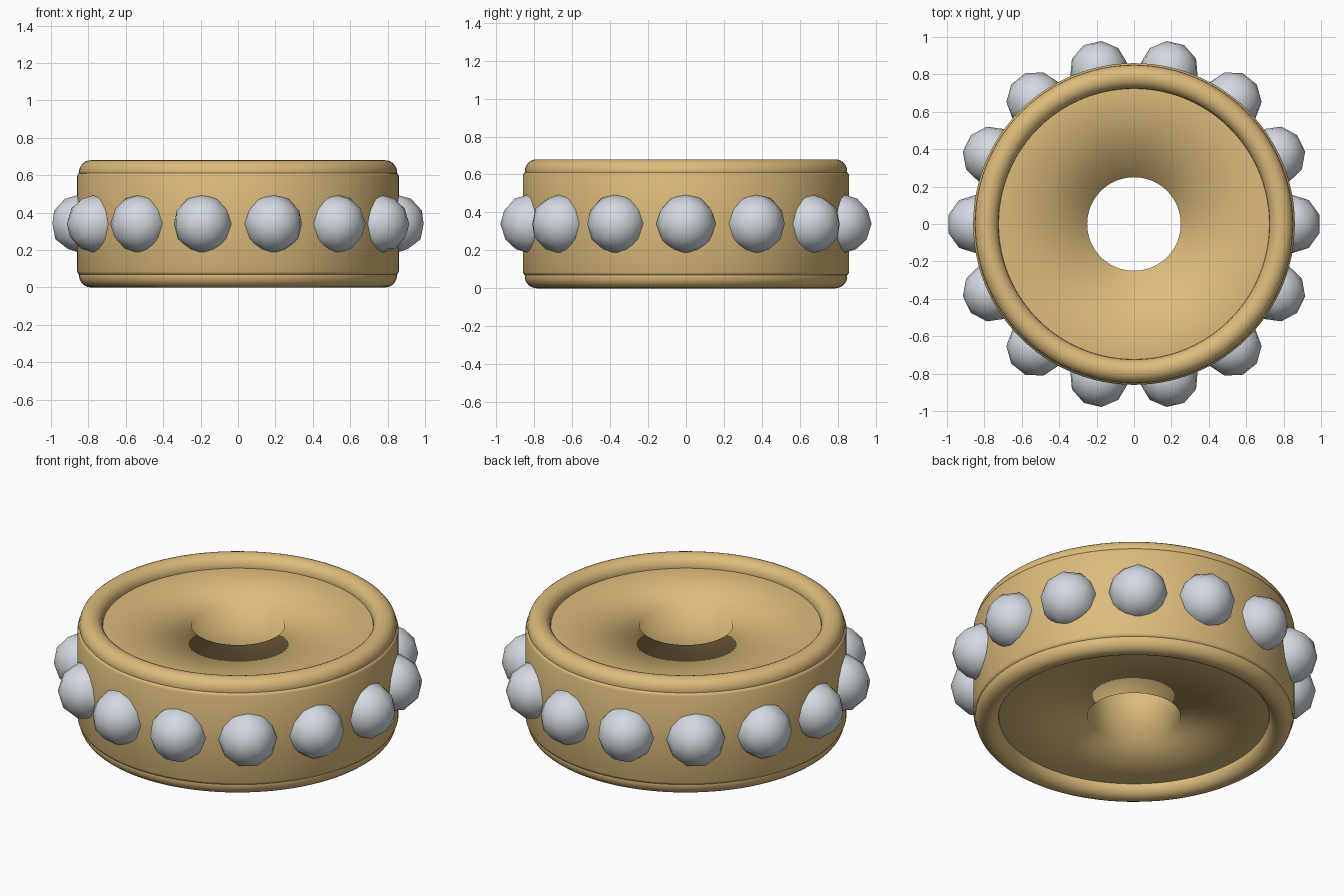
import bpy
import bmesh
from math import cos, sin, tau

cube = bpy.data.objects.get("Cube")
if cube:
    bpy.data.objects.remove(cube, do_unlink=True)

MID = 0.34          # half of the total height
BALLS = 14


def material(name, rgb):
    mat = bpy.data.materials.new(name)
    mat.use_nodes = True
    mat.diffuse_color = (*rgb, 1)
    mat.node_tree.nodes["Principled BSDF"].inputs["Base Color"].default_value = (*rgb, 1)
    return mat


def finish(obj, name, mat):
    obj.name = name
    obj.data.materials.append(mat)
    for poly in obj.data.polygons:
        poly.use_smooth = True
    return obj


def lathe(name, profile, mat, segments=96):
    """Sweep a closed (radius, height) profile around z."""
    bm = bmesh.new()
    rings = [[bm.verts.new((r * cos(tau * s / segments), r * sin(tau * s / segments), z))
              for r, z in profile] for s in range(segments)]
    count = len(profile)
    for s, ring in enumerate(rings):
        after = rings[(s + 1) % segments]
        for i in range(count):
            j = (i + 1) % count
            bm.faces.new((ring[i], after[i], after[j], ring[j]))
    bmesh.ops.recalc_face_normals(bm, faces=bm.faces)
    mesh = bpy.data.meshes.new(name)
    bm.to_mesh(mesh)
    bm.free()
    obj = bpy.data.objects.new(name, mesh)
    bpy.context.collection.objects.link(obj)
    return finish(obj, name, mat)


gold = material("warm gold", (0.72, 0.5, 0.2))
silver = material("pale silver", (0.65, 0.7, 0.75))

# Ring body with a softened outer edge and a straight centre hole
half = 0.275
upper = [(0.25, half), (0.84, half), (0.854, half - 0.006), (0.86, half - 0.02)]
profile = [(r, MID + z) for r, z in upper] + [(r, MID - z) for r, z in reversed(upper)]
lathe("ring_body", profile, gold)

# Rounded rims on the top and bottom
for name, side in (("top_rim", 1), ("bottom_rim", -1)):
    bpy.ops.mesh.primitive_torus_add(
        major_radius=0.787, minor_radius=0.063, major_segments=96, minor_segments=24,
        location=(0, 0, MID + side * 0.277))
    finish(bpy.context.object, name, gold)

# Low-poly balls set around the side
for i in range(BALLS):
    a = tau * i / BALLS
    bpy.ops.mesh.primitive_ico_sphere_add(
        subdivisions=2, radius=0.157,
        location=(0.843 * cos(a), 0.843 * sin(a), MID), rotation=(0, 0, a))
    finish(bpy.context.object, f"ball_{i + 1}", silver)
